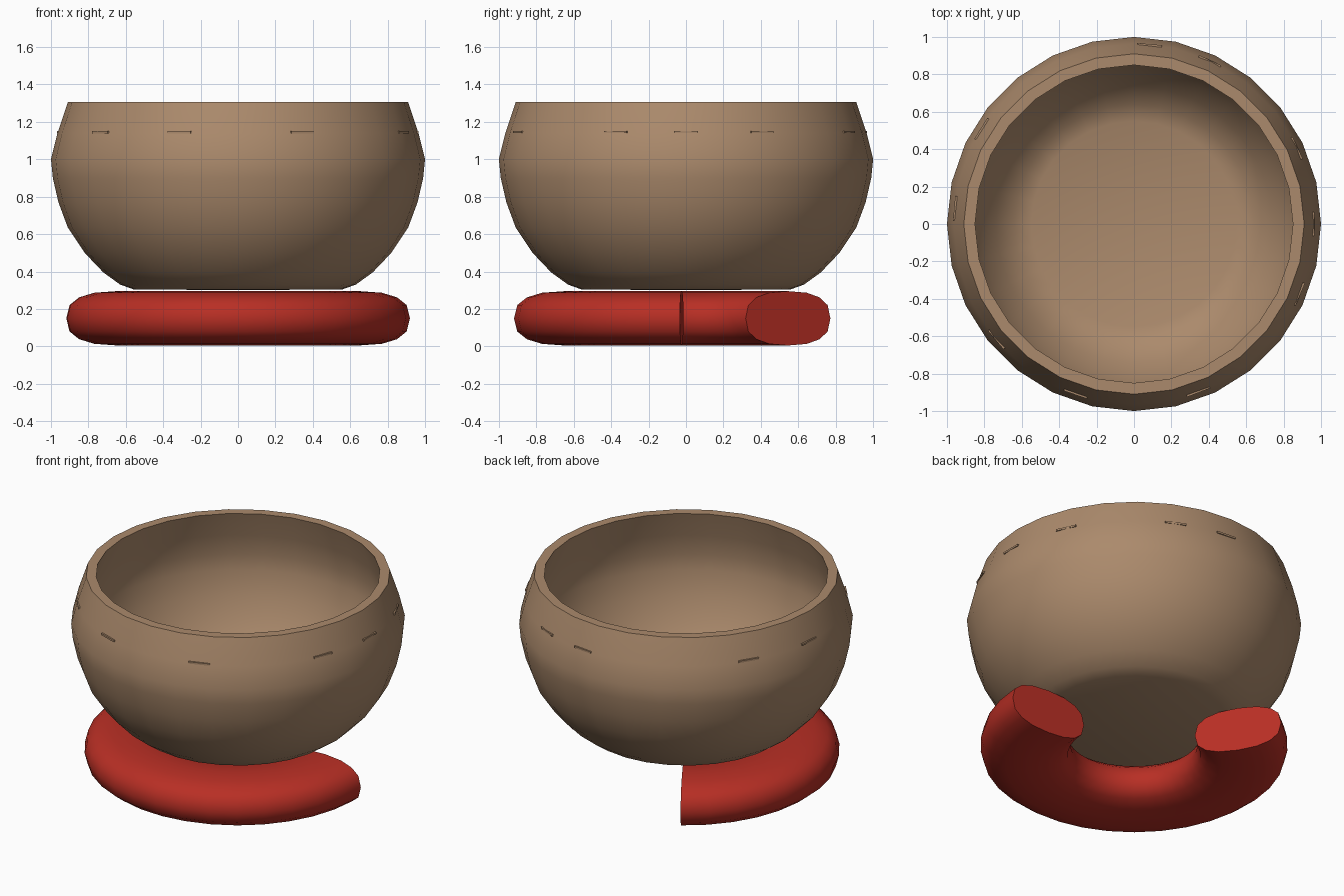
import bpy, bmesh
from math import radians, sin, cos, pi, copysign
from mathutils import Vector, Matrix

cube = bpy.data.objects.get("Cube")
if cube:
    bpy.data.objects.remove(cube, do_unlink=True)


def material(name, rgb):
    m = bpy.data.materials.new(name)
    m.use_nodes = True
    m.diffuse_color = (*rgb, 1)
    m.node_tree.nodes["Principled BSDF"].inputs["Base Color"].default_value = (*rgb, 1)
    return m


def finish(bm, name, mat, angle):
    bmesh.ops.remove_doubles(bm, verts=bm.verts, dist=0.0005)
    bmesh.ops.recalc_face_normals(bm, faces=bm.faces)
    mesh = bpy.data.meshes.new(name)
    bm.to_mesh(mesh)
    bm.free()
    mesh.materials.append(mat)
    obj = bpy.data.objects.new(name, mesh)
    bpy.context.collection.objects.link(obj)
    bpy.ops.object.select_all(action='DESELECT')
    obj.select_set(True)
    bpy.context.view_layer.objects.active = obj
    bpy.ops.object.shade_smooth_by_angle(angle=radians(angle))
    return obj


def spin_profile(points, start, sweep, steps, closed=False):
    """Revolve (radius, height) points around z; an open sweep gets end caps."""
    bm = bmesh.new()
    turn = Matrix.Rotation(start, 3, 'Z')
    verts = [bm.verts.new(turn @ Vector((r, 0, z))) for r, z in points]
    pairs = list(zip(verts, verts[1:]))
    if closed:
        pairs.append((verts[-1], verts[0]))
    edges = [bm.edges.new(p) for p in pairs]
    bmesh.ops.spin(bm, geom=verts + edges, cent=(0, 0, 0), axis=(0, 0, 1),
                   angle=sweep, steps=steps)
    if closed:
        bmesh.ops.holes_fill(bm, edges=[e for e in bm.edges if e.is_boundary], sides=0)
    return bm


clay = material("warm clay", (0.41, 0.255, 0.15))
red = material("deep red", (0.48, 0.028, 0.018))

# Bowl: outside wall, flat rim, inside wall and floor
bowl_profile = [(0, .30), (.56, .305), (.63, .33), (.72, .395), (.82, .50), (.91, .635),
                (.96, .77), (.99, .9), (1.0, 1.0), (.965, 1.14), (.91, 1.305),
                (.85, 1.305), (.90, 1.14), (.93, 1.0), (.925, .9), (.89, .75),
                (.82, .6), (.74, .48), (.64, .38), (.55, .35), (0, .345)]
finish(spin_profile(bowl_profile, 0, 2 * pi, 28), "bowl", clay, 40)

# Cushion: flattened tube curled three quarters of the way round, open at the back
section = []
for i in range(16):
    a = 2 * pi * i / 16
    section.append((0.65 + 0.27 * copysign(abs(cos(a)) ** 0.85, cos(a)),
                    0.15 + 0.145 * copysign(abs(sin(a)) ** 0.75, sin(a))))
finish(spin_profile(section, radians(123), radians(235), 22, closed=True),
       "cushion_ring", red, 50)

# Short raised slivers pressed round the bowl below the rim
bm = bmesh.new()
for deg in (0, 25, 65, 85, 148, 175, 220, 251, 291, 337):
    place = (Matrix.Rotation(radians(deg), 4, 'Z') @ Matrix.Translation((.958, 0, 1.145))
             @ Matrix.Diagonal((.015, .13, .012, 1)))
    bmesh.ops.create_cube(bm, size=1, matrix=place)
finish(bm, "bowl_marks", clay, 30)
